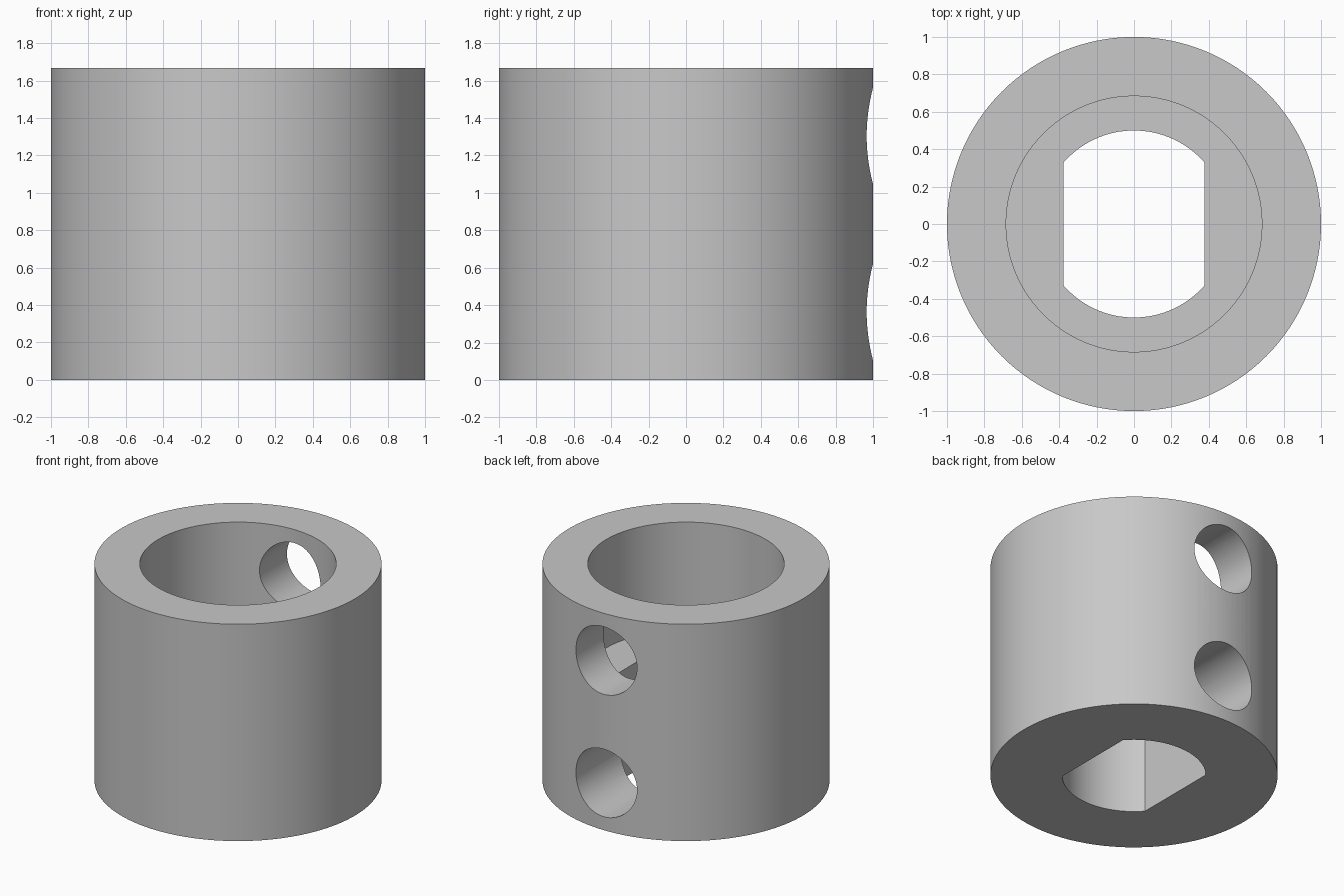
import bpy, bmesh
from math import acos, cos, sin, pi
from mathutils import Matrix, Vector

HEIGHT = 1.667
FLOOR = 0.833        # depth where the round bore meets the slot
SLOT_R, SLOT_HALF = 0.5, 0.377

if "Cube" in bpy.data.objects:
    bpy.data.objects.remove(bpy.data.objects["Cube"])

grey = bpy.data.materials.new("plain grey")
colour = (0.58, 0.58, 0.58, 1)
grey.use_nodes = True
grey.diffuse_color = colour
grey.node_tree.nodes["Principled BSDF"].inputs["Base Color"].default_value = colour


def circle(radius, sides):
    return [(radius * cos(2 * pi * i / sides), radius * sin(2 * pi * i / sides))
            for i in range(sides)]


def prism(name, outline, low, high, matrix=Matrix()):
    """Extrude a flat outline from low to high along its local z."""
    bm = bmesh.new()
    face = bm.faces.new([bm.verts.new((x, y, low)) for x, y in outline])
    top = bmesh.ops.extrude_face_region(bm, geom=[face])["geom"]
    bmesh.ops.translate(bm, vec=Vector((0, 0, high - low)),
                        verts=[v for v in top if isinstance(v, bmesh.types.BMVert)])
    bmesh.ops.recalc_face_normals(bm, faces=bm.faces)
    bm.transform(matrix)
    mesh = bpy.data.meshes.new(name)
    bm.to_mesh(mesh)
    bm.free()
    mesh.materials.append(grey)
    obj = bpy.data.objects.new(name, mesh)
    bpy.context.collection.objects.link(obj)
    return obj


def cut(target, cutter):
    """Subtract the cutter from the target, then discard it."""
    cutter.hide_render = True
    mod = target.modifiers.new("cut", 'BOOLEAN')
    mod.operation, mod.solver, mod.object = 'DIFFERENCE', 'EXACT', cutter
    bpy.context.view_layer.objects.active = target
    bpy.ops.object.modifier_apply(modifier=mod.name)
    bpy.data.objects.remove(cutter)


# Round collar body
collar = prism("shaft_collar", circle(1, 128), 0, HEIGHT)

# Wide round bore in the upper half
cut(collar, prism("bore_cutter", circle(0.684, 96), FLOOR, HEIGHT + 0.2))

# Double-flat slot through the lower half: two arcs joined by straight sides
start = acos(SLOT_HALF / SLOT_R)
steps = 32
arc = [start + (pi - 2 * start) * i / steps for i in range(steps + 1)]
slot = [(SLOT_R * cos(a + turn), SLOT_R * sin(a + turn)) for turn in (0, pi) for a in arc]
cut(collar, prism("slot_cutter", slot, -0.2, FLOOR + 0.2))

# Two set-screw holes through the back wall
for z in (0.363, 1.304):
    aim = Matrix.Translation((0, 0, z)) @ Matrix.Rotation(-pi / 2, 4, 'X')
    cut(collar, prism("screw_hole_cutter", circle(0.26, 64), 0.1, 1.3, aim))

# Smooth the round walls and keep the rims crisp
bpy.ops.object.select_all(action='DESELECT')
collar.select_set(True)
bpy.context.view_layer.objects.active = collar
bpy.ops.object.shade_smooth_by_angle(angle=pi / 6)
